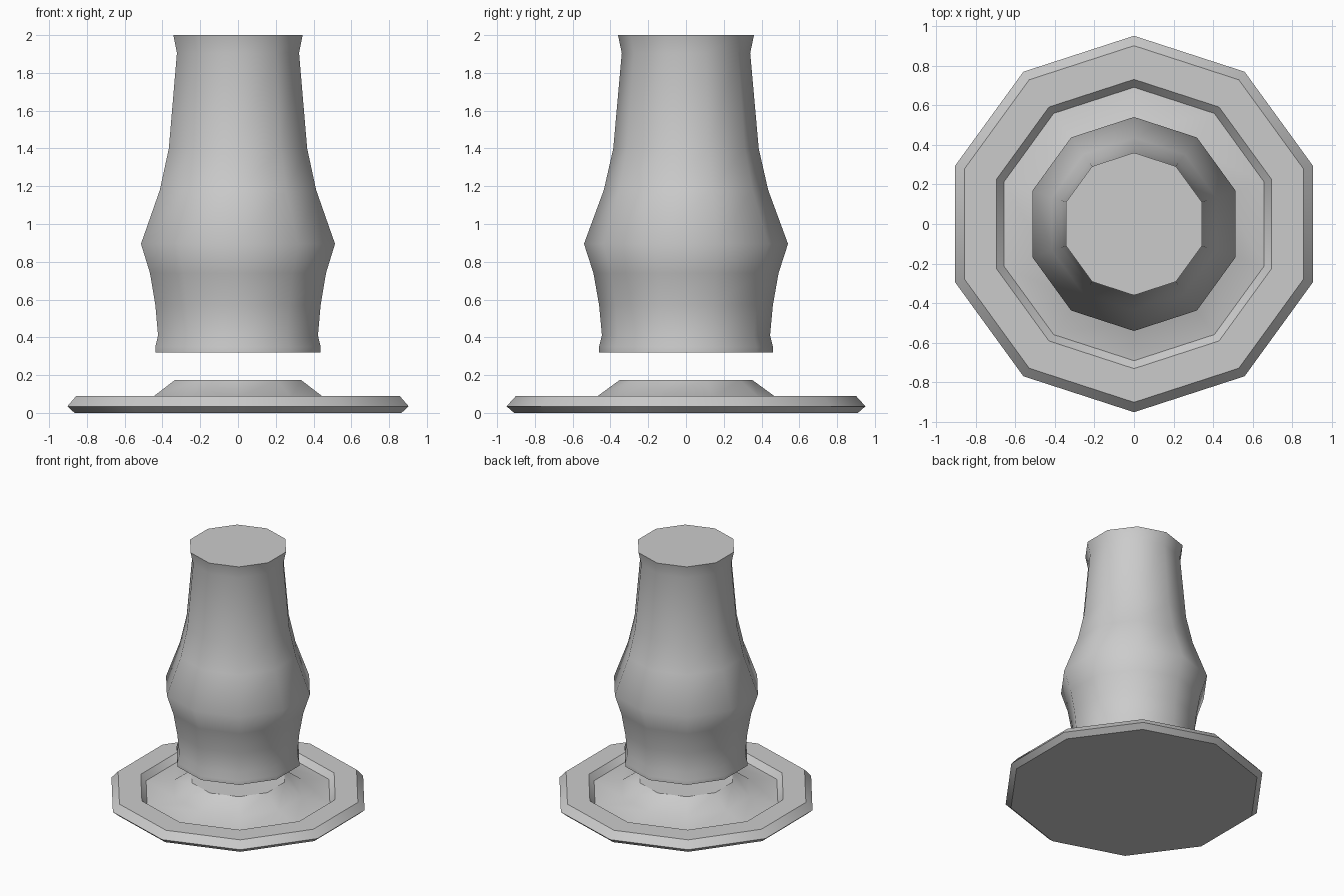
import bpy
import bmesh
import math

SIDES = 10

cube = bpy.data.objects.get("Cube")
if cube:
    bpy.data.objects.remove(cube, do_unlink=True)

grey = bpy.data.materials.new("plain_grey")
grey.use_nodes = True
colour = (0.6, 0.6, 0.6, 1.0)
grey.diffuse_color = colour
grey.node_tree.nodes["Principled BSDF"].inputs["Base Color"].default_value = colour


def lathe(name, profile):
    """Ten-sided solid from (radius, height) pairs, bottom to top, capped at both ends."""
    bm = bmesh.new()
    rings = []
    for radius, z in profile:
        ring = []
        for i in range(SIDES):
            a = math.pi / 2 + math.tau * i / SIDES
            ring.append(bm.verts.new((radius * math.cos(a), radius * math.sin(a), z)))
        rings.append(ring)
    for low, high in zip(rings, rings[1:]):
        for i in range(SIDES):
            j = (i + 1) % SIDES
            bm.faces.new((low[i], low[j], high[j], high[i]))
    bm.faces.new(rings[0][::-1])
    bm.faces.new(rings[-1])
    bmesh.ops.recalc_face_normals(bm, faces=bm.faces)
    mesh = bpy.data.meshes.new(name)
    bm.to_mesh(mesh)
    bm.free()
    mesh.materials.append(grey)
    obj = bpy.data.objects.new(name, mesh)
    bpy.context.collection.objects.link(obj)
    bpy.ops.object.select_all(action="DESELECT")
    obj.select_set(True)
    bpy.context.view_layer.objects.active = obj
    bpy.ops.object.shade_smooth_by_angle(angle=math.radians(37))
    return obj


# Dish: bevelled rim, sunken ring and raised central boss
lathe("base_dish", [
    (0.91, 0.0), (0.95, 0.035), (0.90, 0.09), (0.73, 0.09),
    (0.69, 0.045), (0.48, 0.08), (0.35, 0.175),
])

# Floating body: foot lip, flared waist, sharp shoulder, tapering neck and lip
lathe("body", [
    (0.46, 0.32), (0.46, 0.35), (0.445, 0.41), (0.46, 0.57), (0.49, 0.74),
    (0.54, 0.895), (0.435, 1.18), (0.385, 1.40), (0.34, 1.905), (0.36, 2.0),
])
